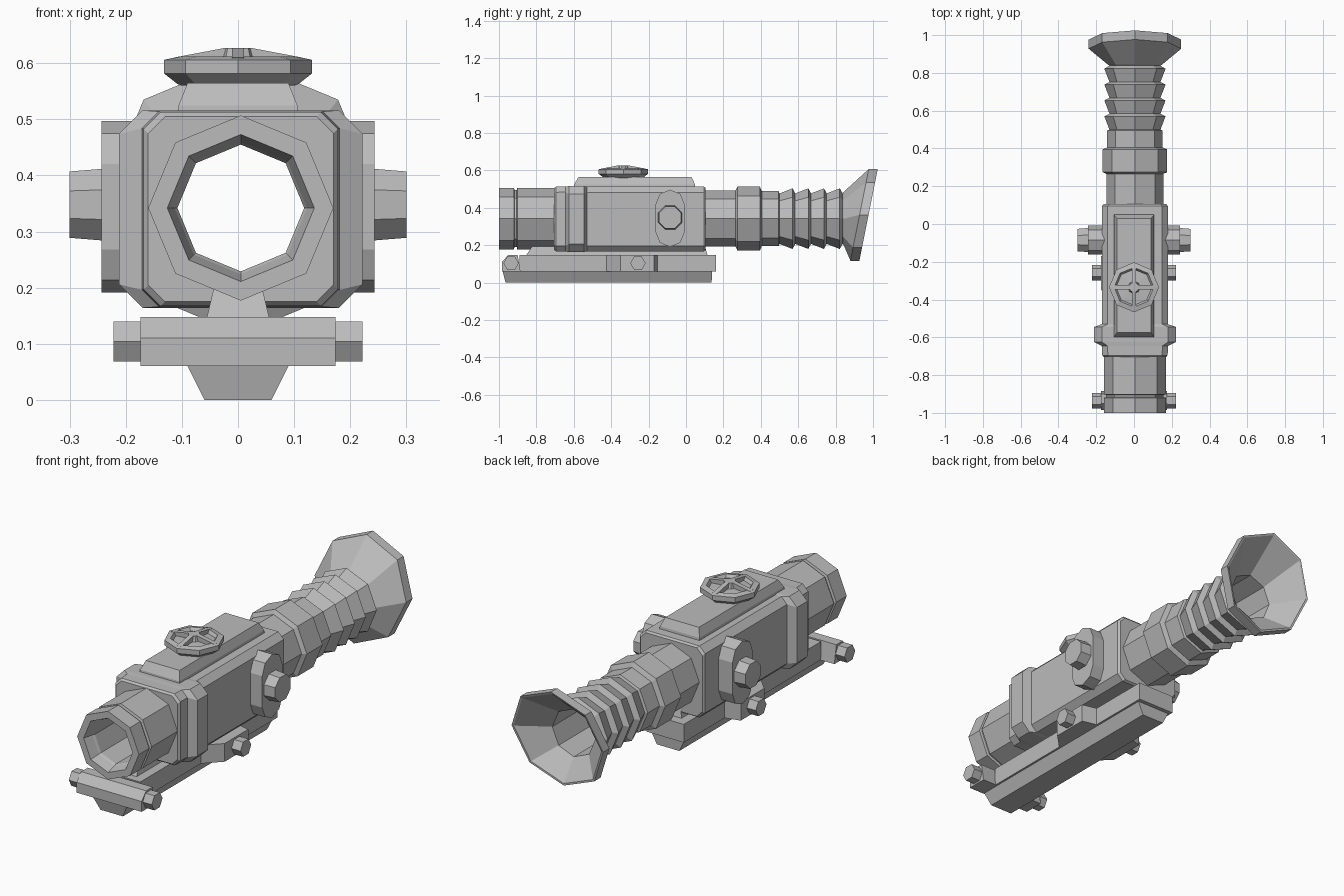
import bpy, bmesh
from math import sin, cos, pi, radians
from mathutils import Vector

cube = bpy.data.objects.get("Cube")
if cube:
    bpy.data.objects.remove(cube, do_unlink=True)

grey = bpy.data.materials.new("matte_grey")
grey.use_nodes = True
grey.diffuse_color = (0.5, 0.5, 0.5, 1)
grey.node_tree.nodes["Principled BSDF"].inputs["Base Color"].default_value = (0.5, 0.5, 0.5, 1)

CX, CZ = 0.005, 0.342   # optical axis


def loft(name, rings, closed=False):
    """Skin matching rings of points; cap the ends or join last to first."""
    bm = bmesh.new()
    vs = [[bm.verts.new(p) for p in r] for r in rings]
    n = len(vs[0])
    pairs = list(zip(vs, vs[1:])) + ([(vs[-1], vs[0])] if closed else [])
    for a, b in pairs:
        for i in range(n):
            j = (i + 1) % n
            bm.faces.new((a[i], a[j], b[j], b[i]))
    if not closed:
        bm.faces.new(vs[0])
        bm.faces.new(vs[-1])
    bmesh.ops.recalc_face_normals(bm, faces=bm.faces)
    me = bpy.data.meshes.new(name)
    bm.to_mesh(me)
    bm.free()
    me.materials.append(grey)
    ob = bpy.data.objects.new(name, me)
    bpy.context.collection.objects.link(ob)
    return ob


def ngon(n, r, start=0):
    return [(r * cos(start + 2 * pi * i / n), r * sin(start + 2 * pi * i / n)) for i in range(n)]


def tube_ring(y, r, tilt=0, dz=0):
    return [(CX + u, y + tilt * v, CZ + dz + v) for u, v in ngon(8, r)]


def chamfer_rect(hx, hz, c):
    q = [(hx, hz - c), (hx - c, hz)]
    return q + [(-x, z) for x, z in q[::-1]] + [(-x, -z) for x, z in q] + [(x, -z) for x, z in q[::-1]]


def mirror_x(ob):
    m = ob.modifiers.new("Mirror", "MIRROR")
    m.use_axis = (True, False, False)
    return ob


# Hollow tube: outer profile front to back, then the bore back to the front
outer = [(-1, .165), (-.92, .165), (-.917, .152), (-.905, .152), (-.902, .165), (-.7, .165),
         (-.6, .15), (.265, .15), (.275, .171), (.395, .171), (.405, .147), (.495, .147)]
for i in range(4):
    y = .5 + i * .084
    outer += [(y, .135), (y + .07, .162)]
rings = [tube_ring(y, r) for y, r in outer]
rings += [tube_ring(.838, .135), tube_ring(.845, .145)]
rings += [tube_ring(.928, .245, .2, .02), tube_ring(.976, .245, .2, .02),
          tube_ring(.974, .235, .2, .02), tube_ring(.85, .115)]
rings += [tube_ring(-.94, .113), tube_ring(-.95, .118), tube_ring(-1, .131)]
loft("scope_tube", rings, closed=True)

# Housing with the raised front collar
sections = [(-.705, .165, .165), (-.695, .173, .173), (-.645, .176, .174), (-.625, .217, .176),
            (-.545, .217, .176), (-.53, .174, .173), (.095, .174, .173), (.105, .166, .166)]
body = loft("housing", [[(CX + x, y, CZ - .002 + z) for x, z in
                         chamfer_rect(hx, hz, .042 if hx > .2 else .03)]
                        for y, hx, hz in sections])
bore = loft("bore_cutter", [tube_ring(-1.2, .13), tube_ring(1.2, .13)])
cut = body.modifiers.new("Bore", "BOOLEAN")
cut.object, cut.operation, cut.solver = bore, "DIFFERENCE", "EXACT"
bpy.context.view_layer.objects.active = body
bpy.ops.object.modifier_apply(modifier=cut.name)
bpy.data.objects.remove(bore, do_unlink=True)


def slab(name, layers):
    """Stack of rectangles (z, half width, y front, y back)."""
    return loft(name, [[(-h, a, z), (h, a, z), (h, b, z), (-h, b, z)] for z, h, a, b in layers])


# Top plate
slab("top_plate", [(.505, .108, -.6, .05), (.525, .106, -.598, .048), (.565, .09, -.575, .03)])

# Dial: dished octagon with four arched spokes
DY = -.335
loft("dial", [[(u, DY + v, z) for u, v in ngon(8, r)] for r, z in
              [(.1, .56), (.108, .563), (.132, .582), (.132, .606), (.105, .612), (.095, .597), (.012, .603)]])
for name, ang in (("dial_spoke_across", 0), ("dial_spoke_along", pi / 2)):
    ends = []
    for s in (-1, 1):
        w = .011 * s
        path = [(-.115, .59), (.115, .59), (.115, .61), (.025, .627), (-.025, .627), (-.115, .61)]
        ends.append([(d * cos(ang) - w * sin(ang), DY + d * sin(ang) + w * cos(ang), z) for d, z in path])
    loft(name, ends)
loft("dial_hub", [[(u, DY + v, z) for u, v in ngon(8, r)] for r, z in [(.035, .595), (.026, .627)]])

# Side turret plates and knobs
KY, KZ = -.085, .344


def stadium(r, half):
    return [(KY + r * cos(radians(a)), KZ + (half if a <= 180 and k < 5 else -half) + r * sin(radians(a)))
            for k, a in enumerate([0, 45, 90, 135, 180, 180, 225, 270, 315, 360])]


mirror_x(loft("turret_plate", [[(x, y, z) for y, z in stadium(.077, .076)] for x in (.15, .243)]))
mirror_x(loft("turret_knob", [[(x, KY + u, KZ + .004 + v) for u, v in ngon(8, r, pi / 8)]
                              for x, r in [(.22, .071), (.3, .064)]]))

# Mounting rail
slab("rail_dovetail", [(0, .06, -.965, .137), (.06, .09, -.98, .14)])
slab("rail_plate", [(.06, .1, -.89, .16), (.148, .1, -.89, .16)])
slab("riser", [(.145, .056, -.855, .115), (.2, .043, -.82, .1)])

# Front clamp, upper front edge sloped back
clamp = [(-.985, .06), (-.985, .11), (-.95, .148), (-.9, .148), (-.885, .06)]
loft("front_clamp", [[(x, y, z) for y, z in clamp] for x in (-.174, .174)])

# Rear clamp, tapered in plan
plan = [(-.09, -.435), (.09, -.435), (.174, -.35), (.174, -.17), (.09, -.15),
        (-.09, -.15), (-.174, -.17), (-.174, -.35)]
loft("rear_clamp", [[(x, y, z) for x, y in plan] for z in (.06, .148)])

# Hex bolts
for name, y in (("front_bolt", -.935), ("rear_bolt", -.257)):
    mirror_x(loft(name, [[(x, y + u, .104 + v) for u, v in ngon(6, .041)] for x in (.15, .222)]))
